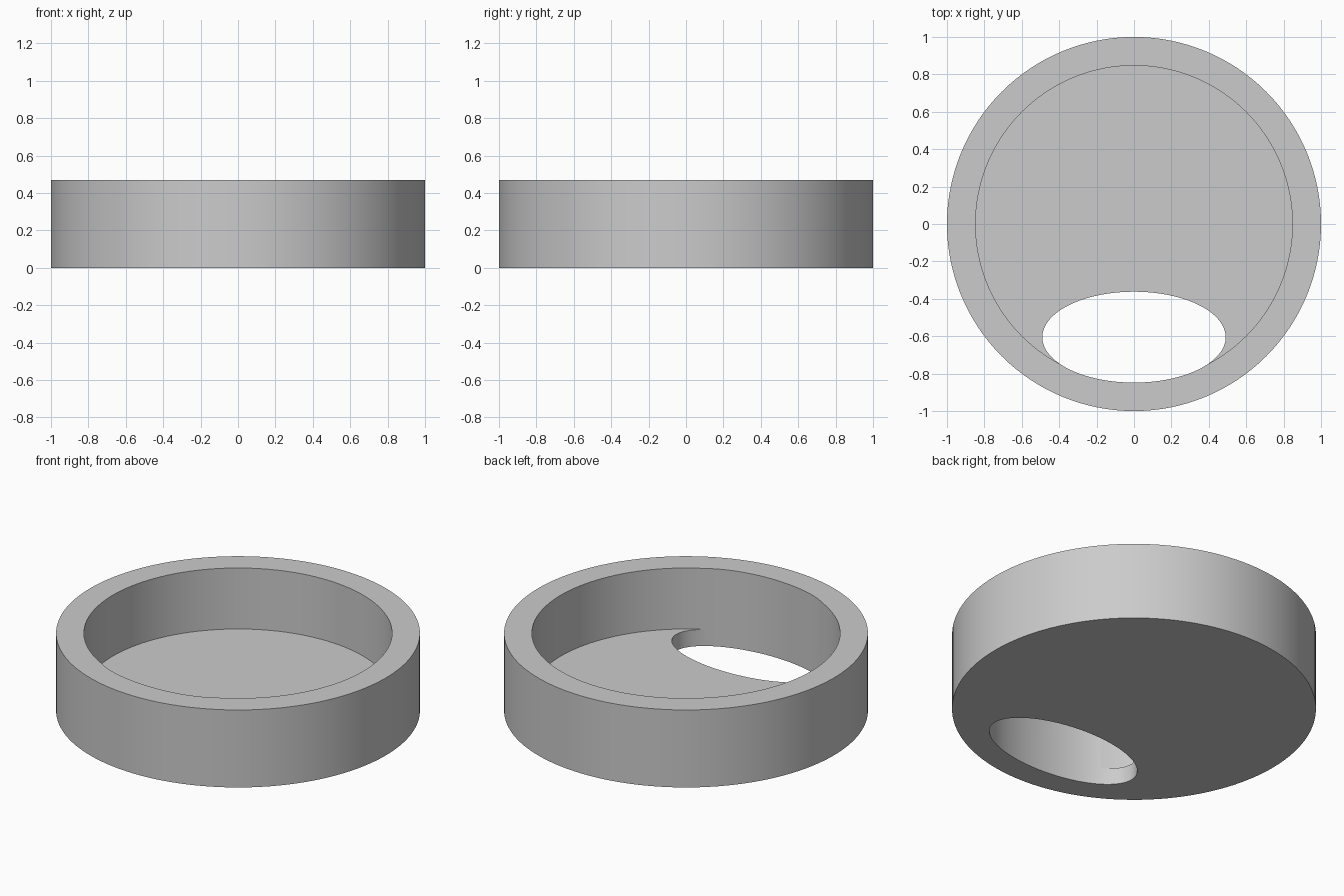
import bpy, bmesh, math

OUTER, INNER = 1.0, 0.847
HEIGHT, FLOOR = 0.47, 0.10
SEGMENTS = 128

default = bpy.data.objects.get("Cube")
if default:
    bpy.data.objects.remove(default, do_unlink=True)

grey = bpy.data.materials.new("plain grey")
grey.use_nodes = True
colour = (0.6, 0.6, 0.6, 1)
grey.diffuse_color = colour
grey.node_tree.nodes["Principled BSDF"].inputs["Base Color"].default_value = colour


def add_lathe(name, rings):
    """Stack circular rings of (radius, z) and cap both ends."""
    bm = bmesh.new()
    loops = []
    for radius, z in rings:
        loops.append([bm.verts.new((radius * math.cos(a), radius * math.sin(a), z))
                      for a in (math.tau * i / SEGMENTS for i in range(SEGMENTS))])
    for low, high in zip(loops, loops[1:]):
        for i in range(SEGMENTS):
            j = (i + 1) % SEGMENTS
            bm.faces.new((low[i], low[j], high[j], high[i]))
    bm.faces.new(loops[0][::-1])
    bm.faces.new(loops[-1])
    bmesh.ops.recalc_face_normals(bm, faces=bm.faces)
    mesh = bpy.data.meshes.new(name)
    bm.to_mesh(mesh)
    bm.free()
    mesh.materials.append(grey)
    obj = bpy.data.objects.new(name, mesh)
    bpy.context.collection.objects.link(obj)
    return obj


# Round tray: outer wall, flat rim, inner wall and floor
tray = add_lathe("round_tray", [(OUTER, 0), (OUTER, HEIGHT), (INNER, HEIGHT), (INNER, FLOOR)])

# Oval opening through the floor, touching the front wall
cutter = add_lathe("oval_cutter", [(1, -0.2), (1, HEIGHT + 0.2)])
cutter.scale = (0.49, 0.243, 1)
cutter.location = (0, -0.605, 0)
cutter.hide_render = True
bpy.context.view_layer.update()

cut = tray.modifiers.new("oval_opening", 'BOOLEAN')
cut.operation = 'DIFFERENCE'
cut.solver = 'EXACT'
cut.object = cutter
bpy.ops.object.select_all(action='DESELECT')
tray.select_set(True)
bpy.context.view_layer.objects.active = tray
bpy.ops.object.modifier_apply(modifier=cut.name)
bpy.data.objects.remove(cutter, do_unlink=True)

# Smooth curved walls with crisp rims
bpy.ops.object.shade_smooth_by_angle(angle=math.radians(30))
